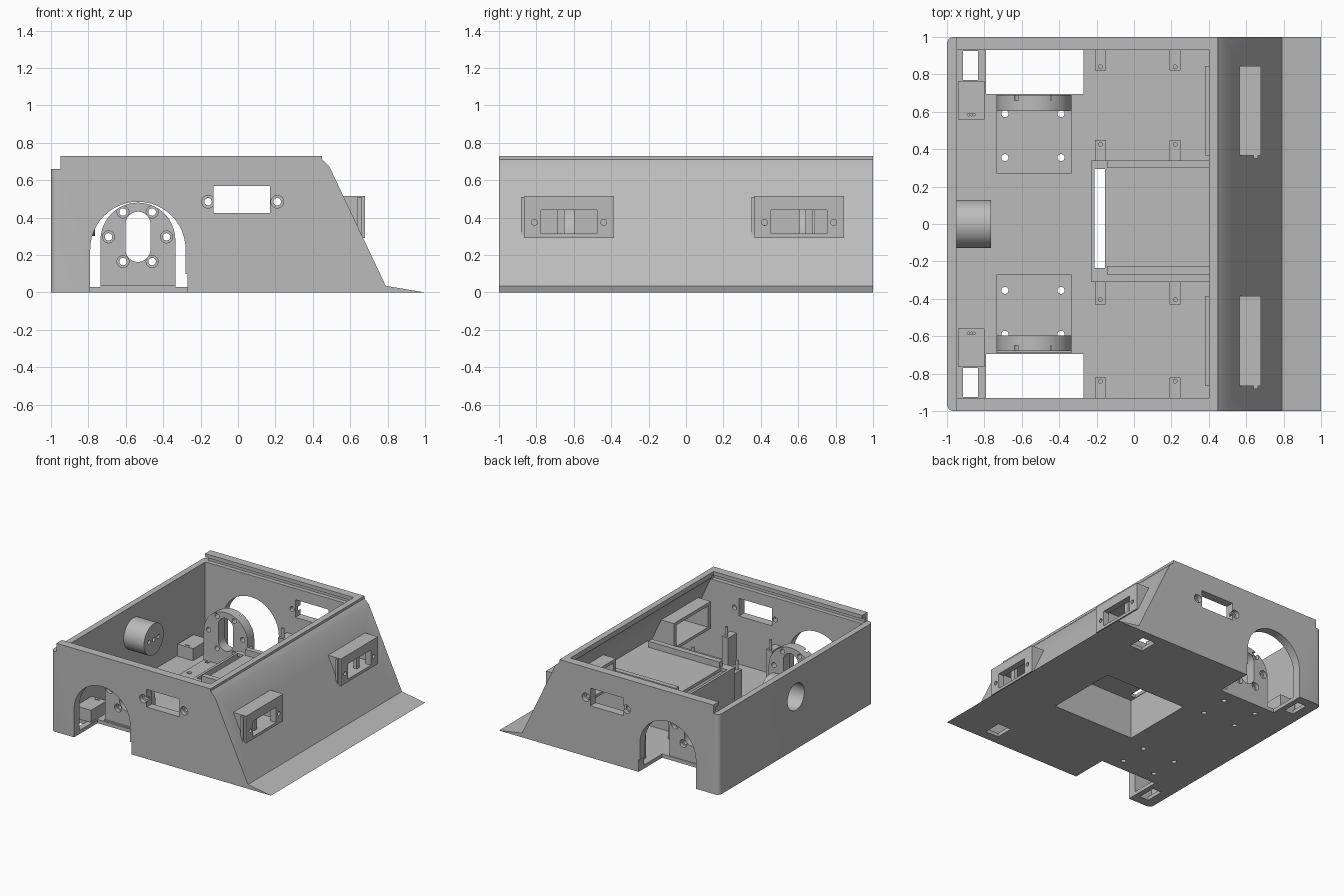
import bpy, bmesh
from math import sin, cos, pi

cube = bpy.data.objects.get("Cube")
if cube:
    bpy.data.objects.remove(cube, do_unlink=True)

grey = bpy.data.materials.new("plain grey")
grey.use_nodes = True
colour = (0.5, 0.5, 0.5, 1)
grey.diffuse_color = colour
grey.node_tree.nodes["Principled BSDF"].inputs["Base Color"].default_value = colour
parts = []


def prism(name, pts, axis, a, b):
    """Extrude a 2D outline along an axis from a to b."""
    def place(p, t):
        return {"x": (t, *p), "y": (p[0], t, p[1]), "z": (*p, t)}[axis]
    bm = bmesh.new()
    low = [bm.verts.new(place(p, a)) for p in pts]
    high = [bm.verts.new(place(p, b)) for p in pts]
    bm.faces.new(low)
    bm.faces.new(high)
    for i in range(len(pts)):
        j = (i + 1) % len(pts)
        bm.faces.new((low[i], low[j], high[j], high[i]))
    bmesh.ops.recalc_face_normals(bm, faces=bm.faces)
    mesh = bpy.data.meshes.new(name)
    bm.to_mesh(mesh)
    bm.free()
    mesh.materials.append(grey)
    obj = bpy.data.objects.new(name, mesh)
    bpy.context.collection.objects.link(obj)
    parts.append(obj)
    return obj


def box(name, x, y, z):
    pts = [(x[0], y[0]), (x[1], y[0]), (x[1], y[1]), (x[0], y[1])]
    return prism(name, pts, "z", *z)


def arc(cx, cy, r, start=0.0, end=2 * pi, n=24):
    full = abs(end - start) > 6.28
    return [(cx + r * cos(start + (end - start) * i / n),
             cy + r * sin(start + (end - start) * i / n)) for i in range(n if full else n + 1)]


def disc(name, c, r, axis, a, b, n=24):
    return prism(name, arc(*c, r, n=n), axis, a, b)


def cut(obj, cutters):
    """Subtract the cutters, bake the result and delete them."""
    for c in cutters:
        c.hide_render = True
        m = obj.modifiers.new("cut", "BOOLEAN")
        m.operation, m.solver, m.object = "DIFFERENCE", "EXACT", c
    graph = bpy.context.evaluated_depsgraph_get()
    graph.update()
    mesh = bpy.data.meshes.new_from_object(obj.evaluated_get(graph))
    obj.modifiers.clear()
    obj.data = mesh
    for c in cutters:
        parts.remove(c)
        bpy.data.objects.remove(c, do_unlink=True)


# Outer shell, with rounded rear corners
shell = prism("shell", [(-1, 0), (1, 0), (0.79, 0.035), (0.49, 0.67), (0.45, 0.71), (0.45, 0.73),
                        (-0.95, 0.73), (-0.95, 0.66), (-1, 0.66)], "y", -1, 1)
bm = bmesh.new()
bm.from_mesh(shell.data)
corners = [e for e in bm.edges if all(v.co.x < -0.99 for v in e.verts)
           and abs(e.verts[0].co.z - e.verts[1].co.z) > 0.1]
bmesh.ops.bevel(bm, geom=corners, offset=0.035, segments=4, profile=0.5, affect="EDGES")
bm.to_mesh(shell.data)
bm.free()

# Interior, lid grooves, wheel arches, side windows and floor openings
holes = [prism("cavity", [(-0.95, 0.03), (0.72, 0.03), (0.43, 0.655), (0.4, 0.69), (0.4, 0.8),
                          (-0.95, 0.8)], "y", -0.93, 0.93),
         disc("rear_port", (0, 0.43), 0.11, "x", -1.1, -0.9),
         box("bay_opening", (-0.215, 0.53), (-0.29, 0.32), (-0.1, 0.1))]
for s in (-1, 1):
    def span(a, b):
        return sorted((s * a, s * b))
    arch = [(-0.79, -0.1), (-0.28, -0.1)] + arc(-0.535, 0.23, 0.255, 0, pi)
    holes += [box("lid_groove", (-1.1, 0.42), span(0.9, 0.965), (0.662, 0.7)),
              prism("wheel_arch", arch, "y", *span(0.9, 1.1)),
              box("wheel_notch", (-0.79, -0.27), span(0.695, 1.1), (-0.1, 0.1)),
              box("window", (-0.13, 0.17), span(0.9, 1.1), (0.425, 0.57)),
              box("rear_floor_slot", (-0.915, -0.835), span(0.77, 0.925), (-0.1, 0.1)),
              box("front_floor_slot", (0.565, 0.685), span(0.77, 0.92), (-0.1, 0.031))]
    for x in (-0.16, 0.21):
        holes += [disc("screw_hole", (x, 0.485), 0.02, "y", *span(0.9, 1.1)),
                  disc("screw_recess", (x, 0.485), 0.034, "y", *span(0.965, 1.1))]
    for x in (-0.69, -0.39):
        for y in (0.355, 0.59):
            holes.append(disc("floor_hole", (x, s * y), 0.019, "z", -0.1, 0.1))
sensors = (("left", 0.605, 0.055), ("right", -0.625, -0.045))
for side, y, strip in sensors:
    holes.append(box("sensor_gap", (0.3, 0.9), (y - 0.225, y + 0.225), (0.30, 0.505)))
cut(shell, holes)

# Sensor housings set through the sloped wall
for side, y, strip in sensors:
    house = box(side + "_sensor_housing", (0.38, 0.68), (y - 0.24, y + 0.24), (0.292, 0.515))
    cuts = [box("inner", (0.3, 0.63), (y - 0.205, y + 0.205), (0.315, 0.49)),
            box("opening", (0.6, 0.8), (y - 0.15, y + 0.15), (0.315, 0.44))]
    for h in (-0.185, 0.185):
        cuts.append(disc("screw", (y + h, 0.375), 0.016, "x", 0.6, 0.8))
    cut(house, cuts)
    box(side + "_sensor_rib", (0.6, 0.63), (y + strip - 0.02, y + strip + 0.02), (0.31, 0.5))
    box(side + "_sensor_tab", (0.64, 0.662), (y - 0.256, y - 0.235), (0.295, 0.51))

# Rear socket, hollow from behind with three pin holes in its end
socket = disc("rear_socket", (0, 0.43), 0.128, "x", -0.96, -0.765, 40)
cut(socket, [disc("bore", (0, 0.43), 0.11, "x", -1.1, -0.79, 40)]
    + [disc("pin", (y, 0.43), 0.017, "x", -0.85, -0.7, 12) for y in (-0.06, 0, 0.06)])

for s, side in ((1, "left"), (-1, "right")):
    # Motor mount plate and its base pad
    shift = 0 if s > 0 else 0.01
    ys = sorted((s * (0.605 - shift), s * (0.69 - shift)))
    plate = prism(side + "_motor_mount", [(-0.735, 0.02), (-0.335, 0.02)]
                  + arc(-0.535, 0.28, 0.2, 0, pi, 32), "y", *ys)
    slot = arc(-0.535, 0.365, 0.067, 0, pi, 16) + arc(-0.535, 0.23, 0.067, pi, 2 * pi, 16)
    cuts = [prism("slot", slot, "y", -1 + (s > 0), s > 0)]
    outer = sorted((s * (0.66 - shift), s * 0.8))
    for x, z in ((0.078, 0.43), (0.155, 0.297), (0.078, 0.165)):
        for m in (-1, 1):
            c = (-0.537 + m * x, z)
            cuts += [disc("bolt", c, 0.02, "y", ys[0] - 0.1, ys[1] + 0.1),
                     disc("bolt_recess", c, 0.032, "y", *outer)]
    cut(plate, cuts)
    pad = box(side + "_motor_base", (-0.735, -0.335), sorted((s * 0.27, s * 0.69)), (0.02, 0.04))
    cut(pad, [disc("hole", (x, s * y), 0.019, "z", -0.1, 0.1)
              for x in (-0.69, -0.39) for y in (0.355, 0.59)])
    # Rear corner block with three small holes
    block = box(side + "_rear_block", (-0.94, -0.8),
                sorted((s * 0.56, s * 0.765)), (0.02, 0.13))
    cut(block, [disc("hole", (x, s * 0.585), 0.007, "z", 0.1, 0.2, 10)
                for x in (-0.885, -0.87, -0.855)])
    # Board posts with pins
    for x in (-0.18, 0.22):
        for lo, hi, pin in ((0.82, 0.935, 0.84), (0.31, 0.43, 0.405)):
            off = 0.02 if lo < 0.5 and s > 0 else 0
            y0, y1 = sorted((s * (lo + off), s * (hi + off)))
            box(side + "_board_post", (x - 0.029, x + 0.029), (y0, y1), (0.02, 0.28))
            disc(side + "_post_pin", (x, s * (pin + (off if lo < 0.5 else 0))),
                 0.013, "z", 0.27, 0.36, 12)

# Battery bay: side walls, rear wall, slotted roof and rails
bay_end = [(-0.23, 0.02), (0.7, 0.02), (0.57, 0.33), (0.57, 0.35), (-0.23, 0.35)]
bay = prism("battery_bay", bay_end, "y", -0.31, 0.34)
cut(bay, [box("inside", (-0.215, 0.53), (-0.29, 0.32), (-0.1, 0.325)),
          box("roof_slot", (-0.21, -0.155), (-0.235, 0.295), (0.3, 0.5))])
for name, y in (("left_rail", (0.3, 0.34)), ("right_rail", (-0.27, -0.225))):
    box(name, (-0.145, 0.5), y, (0.34, 0.4))

# Smooth curved faces, keep edges sharp
bpy.ops.object.select_all(action="DESELECT")
for o in parts:
    o.select_set(True)
bpy.context.view_layer.objects.active = shell
bpy.ops.object.shade_smooth_by_angle(angle=0.5)
